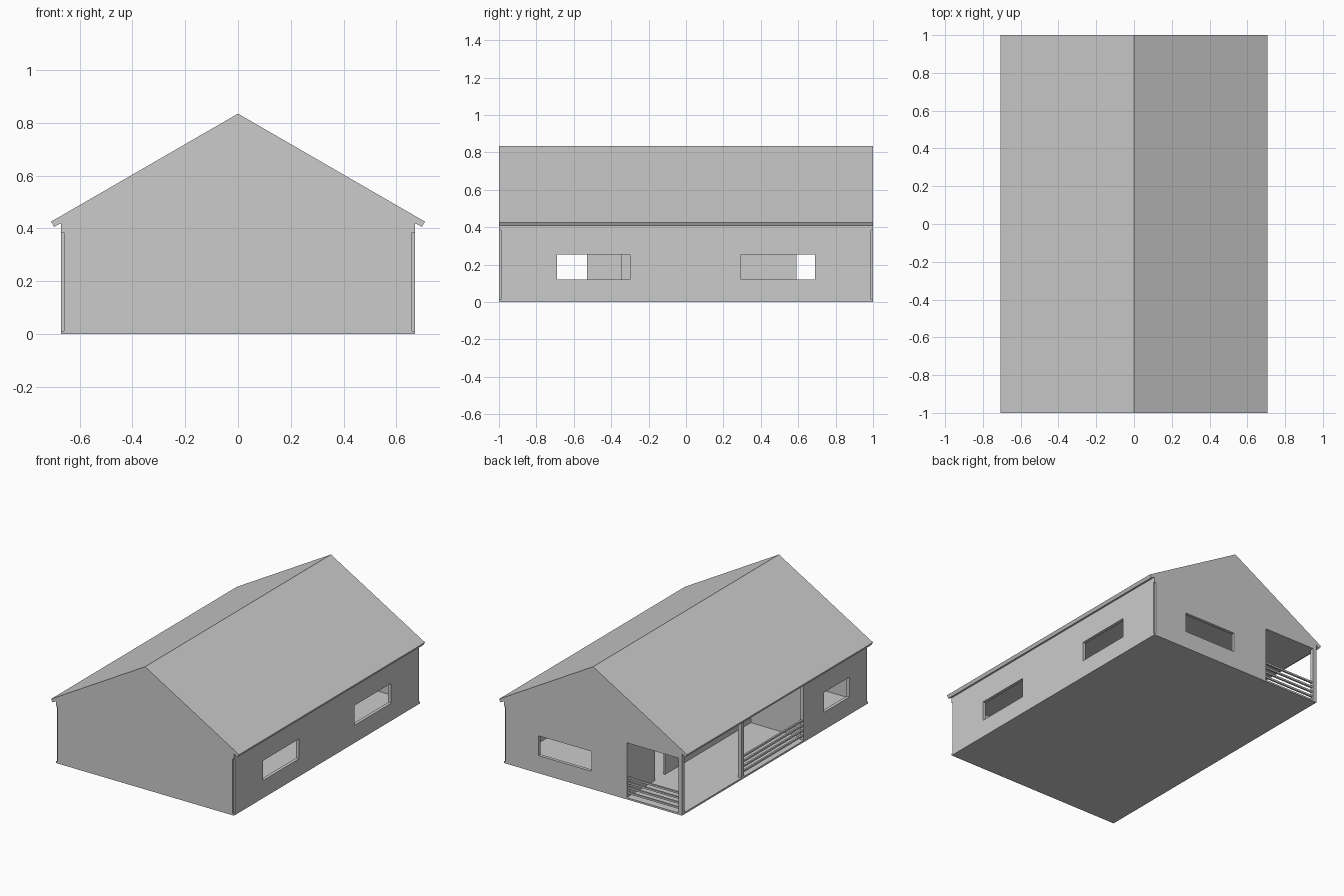
import bpy

if "Cube" in bpy.data.objects:
    bpy.data.objects.remove(bpy.data.objects["Cube"])

X, Y = 0.67, 1.0          # half footprint
T = 0.022                 # outer wall thickness
N = 0.011                 # corner notch
FLOOR, CEIL = 0.012, 0.385
PX, PY = -0.254, -0.335   # porch inner walls
SILL, HEAD = 0.12, 0.255  # window band


def mesh_object(name, verts, faces):
    me = bpy.data.meshes.new(name)
    me.from_pydata(verts, [], faces)
    ob = bpy.data.objects.new(name, me)
    bpy.context.collection.objects.link(ob)
    return ob


def box(name, x0, x1, y0, y1, z0, z1):
    v = [(x, y, z) for z in (z0, z1) for x, y in ((x0, y0), (x1, y0), (x1, y1), (x0, y1))]
    f = [(3, 2, 1, 0), (4, 5, 6, 7), (0, 1, 5, 4), (1, 2, 6, 5), (2, 3, 7, 6), (3, 0, 4, 7)]
    return mesh_object(name, v, f)


def wall(name, axis, lo, hi, d0, d1, openings=()):
    """Wall running along an axis; openings are (start, end, sill, head)."""
    def piece(a, b, z0, z1):
        if b - a > 1e-4 and z1 - z0 > 1e-4:
            if axis == 'X':
                box(name, a, b, d0, d1, z0, z1)
            else:
                box(name, d0, d1, a, b, z0, z1)
    at = lo
    for a, b, s, h in openings:
        piece(at, a, FLOOR, CEIL)
        piece(a, b, FLOOR, s)
        piece(a, b, h, CEIL)
        at = b
    piece(at, hi, FLOOR, CEIL)


# Floor slab
box("floor", -X, X, -Y, Y, 0, FLOOR)

# Roof: gable prism with slim eaves, flat ceiling below
half = [(0.708, 0.426), (0.697, 0.406), (X, 0.42), (X, CEIL)]
prof = [(0, 0.835)] + half + [(-x, z) for x, z in reversed(half)]
n = len(prof)
verts = [(x, y, z) for y in (-Y, Y) for x, z in prof]
faces = [tuple(reversed(range(n))), tuple(range(n, 2 * n))]
faces += [(i, (i + 1) % n, (i + 1) % n + n, i + n) for i in range(n)]
roof = mesh_object("roof", verts, [tuple(reversed(f)) for f in faces])

# Outer walls
wall("front_wall", 'X', -X + N, X - N, -Y, -Y + T)
wall("back_wall", 'X', PX, X - N, Y - T, Y, [(0.01, 0.41, SILL, HEAD)])
wall("right_wall", 'Y', -Y + N, Y - N, X - T, X,
     [(-0.69, -0.30, SILL, HEAD), (0.295, 0.69, SILL, HEAD)])
wall("left_wall", 'Y', -Y + N, PY, -X, -X + T, [(-0.80, -0.53, SILL, HEAD)])

# Porch inner walls, with a doorway
wall("porch_side_wall", 'Y', PY - N, Y - T, PX, PX + N, [(0.59, 0.695, FLOOR, CEIL)])
wall("porch_end_wall", 'X', -X, PX, PY - N, PY)

# Porch posts
P = 0.026
for y in (Y - P, 0.335, PY):
    box("porch_post", -X, -X + P, y, y + P, FLOOR, CEIL)

# Railings on the back end and the middle of the left side
R = 0.012
for i in range(4):
    z = 0.035 + i * 0.034
    box("back_rail", -X + P, PX, Y - 0.02, Y - 0.02 + R, z, z + R)
    box("left_rail", -X + 0.008, -X + 0.008 + R, PY + P, 0.335, z, z + R)

# Outward normals
import bmesh
for ob in bpy.context.collection.objects:
    bm = bmesh.new()
    bm.from_mesh(ob.data)
    bmesh.ops.recalc_face_normals(bm, faces=bm.faces[:])
    bm.to_mesh(ob.data)
    bm.free()
